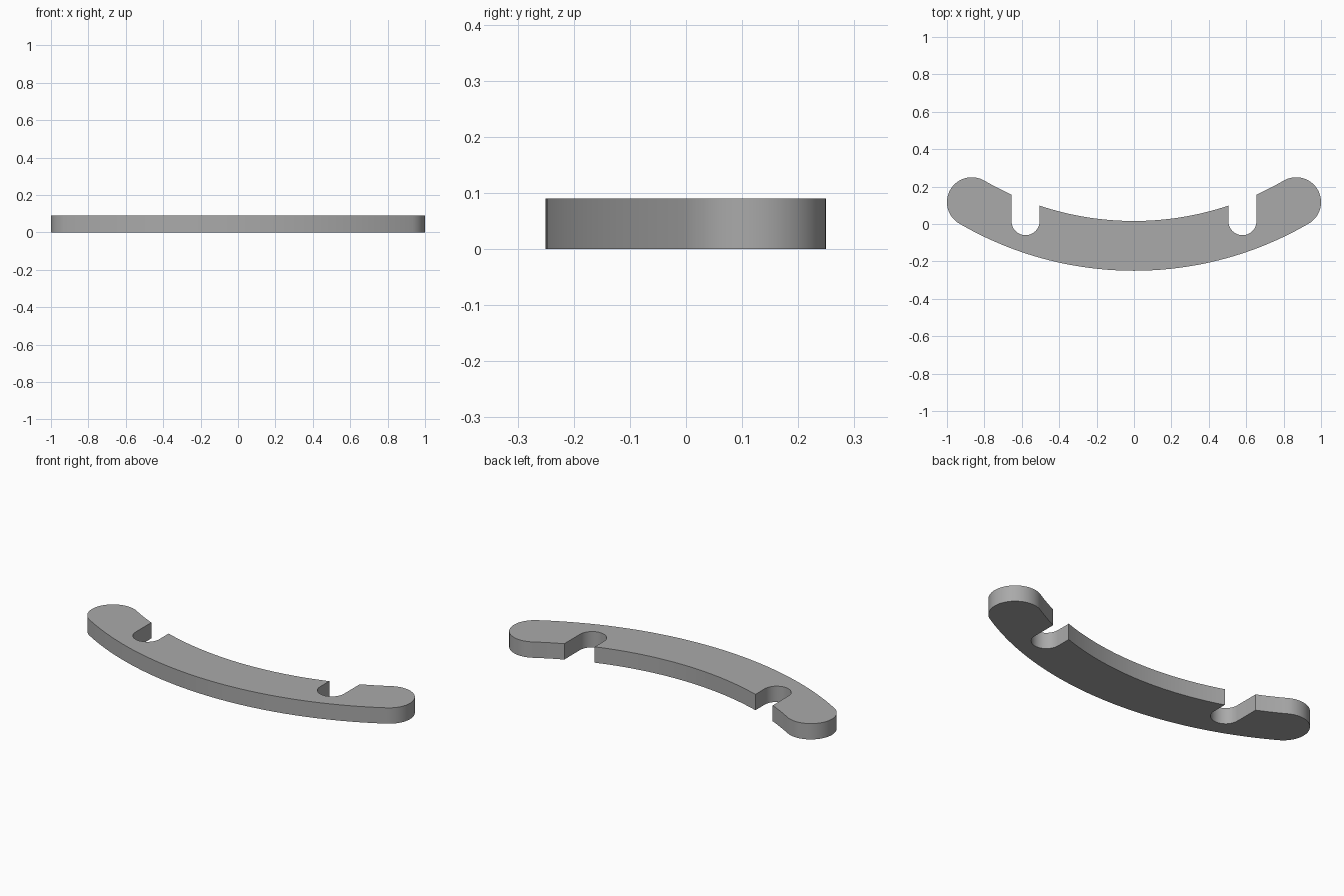
import bpy
import bmesh
from math import sin, cos, pi, asin, atan2

cube = bpy.data.objects.get("Cube")
if cube:
    bpy.data.objects.remove(cube, do_unlink=True)

HEIGHT = 0.09
ARC_Y, OUTER_R, INNER_R = 1.606, 1.856, 1.59   # concentric edges of the curved bar
END_X, END_Y, END_R = 0.867, 0.117, 0.133      # rounded tips
NOTCH_X, NOTCH_Y, NOTCH_R = 0.58, 0.015, 0.075 # round-bottomed notches


def arc(cx, cy, r, start, end, steps):
    """Points on a circle, both ends included."""
    angles = [start + (end - start) * i / steps for i in range(steps + 1)]
    return [(cx + r * cos(a), cy + r * sin(a)) for a in angles]


def inner_angle(x):
    return asin(x / INNER_R) - pi / 2


# Left half of the outline, from the front middle round to the back middle
tip = atan2(END_Y - ARC_Y, END_X)
half = arc(0, ARC_Y, OUTER_R, -pi / 2, tip, 32)
half += arc(END_X, END_Y, END_R, tip, tip + pi, 32)[1:]
half += arc(0, ARC_Y, INNER_R, tip, inner_angle(NOTCH_X + NOTCH_R), 8)[1:]
half += arc(NOTCH_X, NOTCH_Y, NOTCH_R, 0, -pi, 24)
half += arc(0, ARC_Y, INNER_R, inner_angle(NOTCH_X - NOTCH_R), -pi / 2, 20)

# Mirror the half without repeating the two middle points
outline = half + [(-x, y) for x, y in reversed(half[1:-1])]

# Extrude the outline into a flat plate
bm = bmesh.new()
base = bm.faces.new([bm.verts.new((x, y, 0)) for x, y in outline])
extruded = bmesh.ops.extrude_face_region(bm, geom=[base], use_keep_orig=True)
top = [v for v in extruded["geom"] if isinstance(v, bmesh.types.BMVert)]
bmesh.ops.translate(bm, verts=top, vec=(0, 0, HEIGHT))
bmesh.ops.recalc_face_normals(bm, faces=bm.faces)
mesh = bpy.data.meshes.new("notched_curved_bar")
bm.to_mesh(mesh)
bm.free()

bar = bpy.data.objects.new("notched_curved_bar", mesh)
bpy.context.collection.objects.link(bar)

# Plain grey material
grey = bpy.data.materials.new("plain_grey")
grey.use_nodes = True
color = (0.4, 0.4, 0.4, 1)
grey.diffuse_color = color
grey.node_tree.nodes["Principled BSDF"].inputs["Base Color"].default_value = color
mesh.materials.append(grey)

# Smooth curved walls, crisp rims and notch corners
bpy.ops.object.select_all(action="DESELECT")
bar.select_set(True)
bpy.context.view_layer.objects.active = bar
bpy.ops.object.shade_smooth_by_angle(angle=pi / 6)
